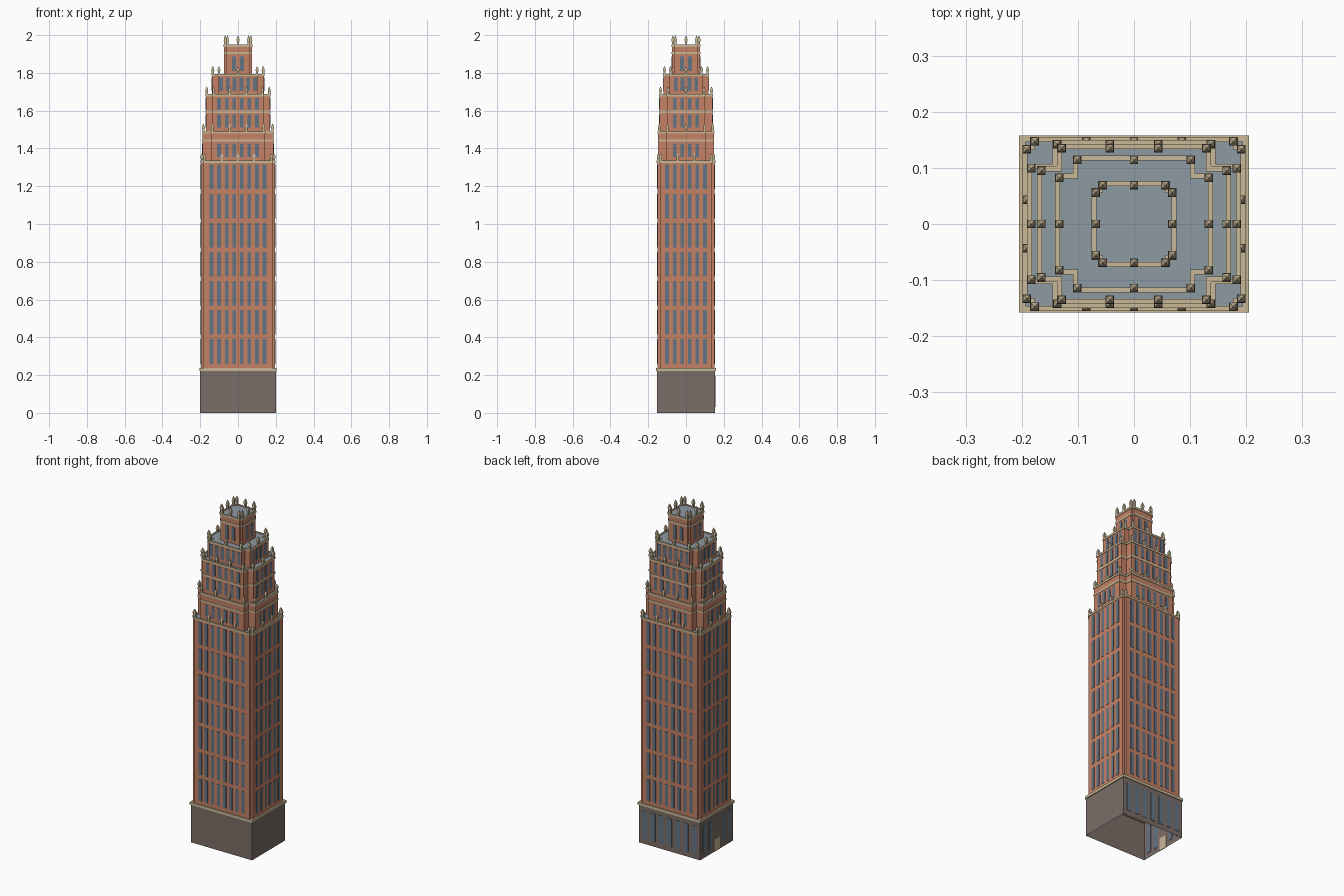
import bpy, bmesh
from mathutils import Matrix, Vector

cube = bpy.data.objects.get("Cube")
if cube:
    bpy.data.objects.remove(cube)


def material(name, rgb):
    m = bpy.data.materials.new(name)
    m.use_nodes = True
    m.diffuse_color = (*rgb, 1)
    m.node_tree.nodes["Principled BSDF"].inputs["Base Color"].default_value = (*rgb, 1)
    return m


BRICK = material("brick", (0.55, 0.22, 0.13))
GLASS = material("window_glass", (0.125, 0.175, 0.235))
TRIM = material("pale_stone", (0.58, 0.48, 0.31))
ROOF = material("roof_grey", (0.27, 0.32, 0.36))
STONE = material("base_stone", (0.2, 0.155, 0.138))


def finish(bm, name, *mats):
    mesh = bpy.data.meshes.new(name)
    bmesh.ops.recalc_face_normals(bm, faces=bm.faces)
    bm.to_mesh(mesh)
    bm.free()
    for m in mats:
        mesh.materials.append(m)
    obj = bpy.data.objects.new(name, mesh)
    bpy.context.collection.objects.link(obj)


def outline(hx, hy, nx, ny, grow=0.0):
    """Rectangle with a square notch at each corner, walked counterclockwise."""
    hx, hy, nx, ny = (v + grow for v in (hx, hy, nx, ny))
    pts = []
    for sx, sy in ((1, 1), (-1, 1), (-1, -1), (1, -1)):
        corner = [(hx, ny), (nx, ny), (nx, hy)]
        if sx * sy < 0:
            corner.reverse()
        pts += [(sx * x, sy * y) for x, y in corner]
    return pts


def loop(bm, pts, z):
    return [bm.verts.new((x, y, z)) for x, y in pts]


def bridge(bm, a, b):
    n = len(a)
    for i in range(n):
        j = (i + 1) % n
        bm.faces.new((a[i], a[j], b[j], b[i]))


def block(name, pts, z0, z1, wall):
    """Walls with a grey roof and an open underside."""
    bm = bmesh.new()
    low, high = loop(bm, pts, z0), loop(bm, pts, z1)
    bridge(bm, low, high)
    bm.faces.new(high).material_index = 1
    finish(bm, name, wall, ROOF)


def ring(name, outer, inner, z0, z1):
    """Closed band around a tier."""
    bm = bmesh.new()
    rings = [loop(bm, outer, z0), loop(bm, outer, z1), loop(bm, inner, z1), loop(bm, inner, z0)]
    for i in range(4):
        bridge(bm, rings[i], rings[(i + 1) % 4])
    finish(bm, name, TRIM)


def box(bm, center, size):
    mat = Matrix.Translation(center) @ Matrix.Diagonal((*size, 1))
    bmesh.ops.create_cube(bm, size=1, matrix=mat)


def panes(bm, axis, wall, offsets, width, z0, z1):
    """Thin plates on one wall; axis 0 faces x, axis 1 faces y."""
    for o in offsets:
        c, s = Vector((o, o, (z0 + z1) / 2)), Vector((width, width, z1 - z0))
        c[axis], s[axis] = wall, 0.004
        box(bm, c, s)


def spread(count, pitch):
    return [(i - (count - 1) / 2) * pitch for i in range(count)]


def pinnacle(bm, x, y, z, height):
    """Square post, flared collar and pointed cap."""
    profile = ((0.006, -0.012), (0.006, height * 0.3), (0.0075, height * 0.4), (0.0065, height * 0.65))
    prev = None
    for r, dz in profile:
        cur = loop(bm, [(x + r, y + r), (x - r, y + r), (x - r, y - r), (x + r, y - r)], z + dz)
        if prev:
            bridge(bm, prev, cur)
        else:
            bm.faces.new(cur)
        prev = cur
    tip = bm.verts.new((x, y, z + height))
    for i in range(4):
        bm.faces.new((prev[i], prev[(i + 1) % 4], tip))


# Stone base, open below, with its cornice
def rect(hx, hy):
    return [(hx, hy), (-hx, hy), (-hx, -hy), (hx, -hy)]


block("base", rect(0.2, 0.154), 0, 0.232, STONE)
ring("base_cornice", rect(0.205, 0.158), rect(0.193, 0.146), 0.222, 0.238)

# Ground-level windows on the back and right walls, and the entrance
bm = bmesh.new()
panes(bm, 1, 0.154, spread(7, 0.054), 0.03, 0.03, 0.195)
panes(bm, 0, -0.2, [s * o for s in (-1, 1) for o in (0.06, 0.115)], 0.03, 0.03, 0.195)
finish(bm, "base_windows", GLASS)
bm = bmesh.new()
panes(bm, 0, -0.2, [0], 0.055, 0, 0.075)
finish(bm, "entrance_door", TRIM)

# Tiers: bottom, top, half sizes, notch, window columns, pitch,
# window rows, belt height, mid pinnacles along x and y, pinnacle height
main_rows = [(0.26 + i * 0.154, 0.39 + i * 0.154) for i in range(7)]
tiers = [
    ("main_shaft", 0.23, 1.335, (0.196, 0.152, 0.182, 0.138), (8, 6), 0.04,
     main_rows, None, (-0.085, 0, 0.085), (-0.043, 0.043), 0.04),
    ("second_tier", 1.33, 1.49, (0.188, 0.147, 0.142, 0.104), (6, 4), 0.04,
     [(1.355, 1.425)], 1.442, (-0.043, 0.043), (0,), 0.042),
    ("third_tier", 1.485, 1.688, (0.17, 0.14, 0.134, 0.1), (6, 4), 0.04,
     [(1.51, 1.58), (1.607, 1.668)], 1.594, (-0.043, 0.043), (0,), 0.04),
    ("fourth_tier", 1.683, 1.795, (0.138, 0.119, 0.106, 0.087), (6, 4), 0.036,
     [(1.705, 1.775)], None, (0,), (0,), 0.042),
    ("crown_tier", 1.79, 1.95, (0.073, 0.074, 0.061, 0.061), (2, 2), 0.042,
     [(1.81, 1.888)], 1.905, (0,), (0,), 0.05),
]

for name, z0, z1, dims, cols, pitch, rows, belt, mids_x, mids_y, tall in tiers:
    hx, hy, nx, ny = dims
    block(name, outline(*dims), z0, z1 - 0.004, BRICK)
    ring(name + "_parapet", outline(*dims, 0.003), outline(*dims, -0.006), z1 - 0.012, z1)
    if belt:
        ring(name + "_belt", outline(*dims, 0.002), outline(*dims, -0.003), belt - 0.006, belt + 0.006)

    # Windows on all four walls
    bm = bmesh.new()
    for low, high in rows:
        for side in (-1, 1):
            panes(bm, 1, side * hy, spread(cols[0], pitch), 0.02, low, high)
            panes(bm, 0, side * hx, spread(cols[1], pitch), 0.02, low, high)
    finish(bm, name + "_windows", GLASS)

    # Pinnacles beside each notch and along the walls
    bm = bmesh.new()
    e = 0.005
    for s in (-1, 1):
        for x in (e - nx, *mids_x, nx - e):
            pinnacle(bm, x, s * (hy - e), z1, tall)
        for y in (e - ny, *mids_y, ny - e):
            pinnacle(bm, s * (hx - e), y, z1, tall)
    finish(bm, name + "_pinnacles", TRIM)
